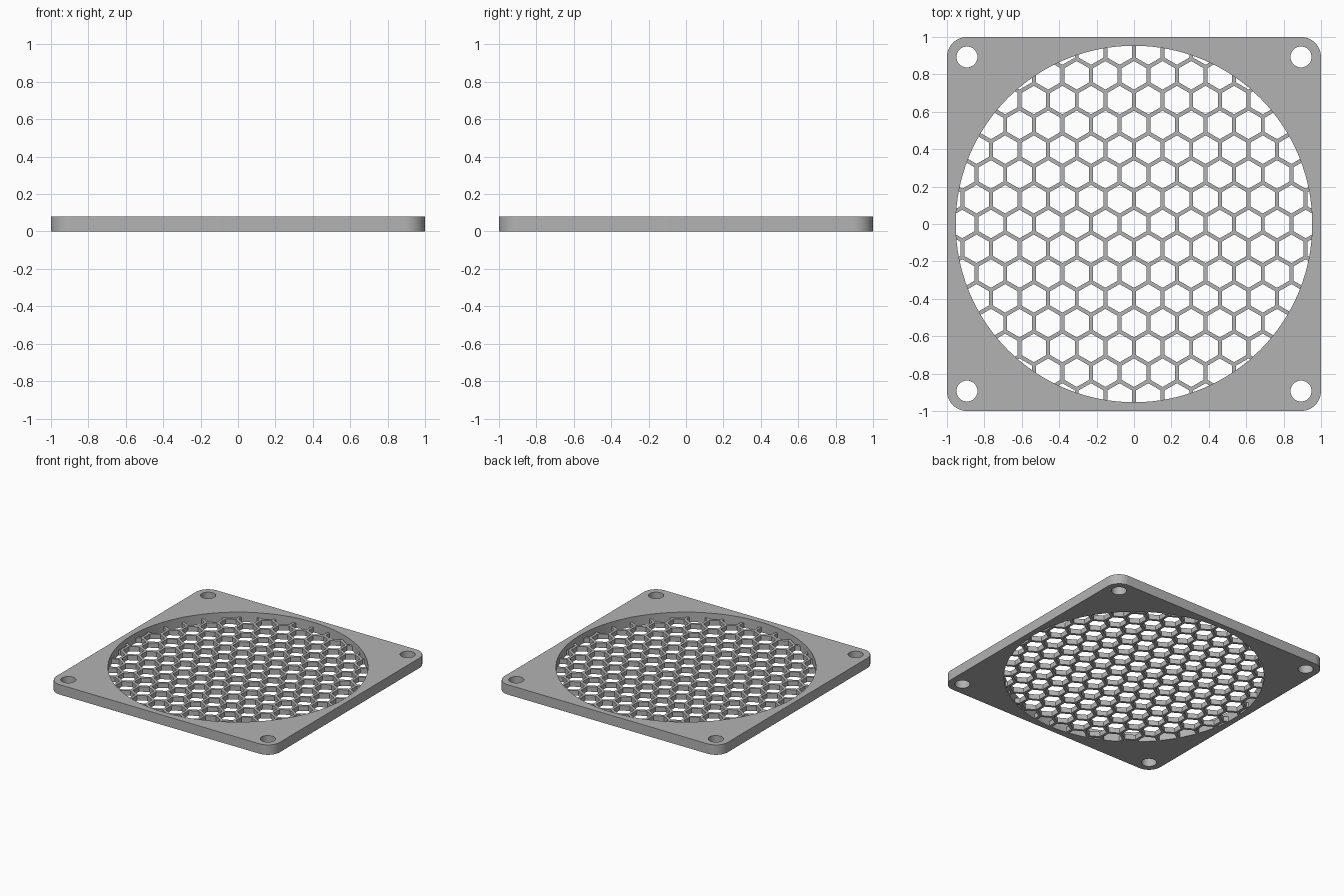
import bpy, bmesh, math
from mathutils import Matrix

HEIGHT, MESH_HEIGHT = 0.08, 0.04
OPENING = 0.953           # radius of the round opening
CORNER = 0.107            # corner radius, concentric with the screw holes
HOLE = 0.056
PITCH, WALL = 0.153, 0.021

cube = bpy.data.objects.get("Cube")
if cube:
    bpy.data.objects.remove(cube, do_unlink=True)

grey = bpy.data.materials.new("grey plastic")
grey.use_nodes = True
colour = (0.45, 0.45, 0.45, 1)
grey.diffuse_color = colour
grey.node_tree.nodes["Principled BSDF"].inputs["Base Color"].default_value = colour


def make_object(name, bm):
    bmesh.ops.recalc_face_normals(bm, faces=bm.faces)
    mesh = bpy.data.meshes.new(name)
    bm.to_mesh(mesh)
    bm.free()
    mesh.materials.append(grey)
    obj = bpy.data.objects.new(name, mesh)
    bpy.context.collection.objects.link(obj)
    return obj


def add_prism(bm, x, y, radius, bottom, top, sides, turn=0.0):
    place = Matrix.Translation((x, y, (bottom + top) / 2)) @ Matrix.Rotation(turn, 4, "Z")
    bmesh.ops.create_cone(bm, cap_ends=True, segments=sides, radius1=radius,
                          radius2=radius, depth=top - bottom, matrix=place)


def cut(target, cutter):
    cutter.hide_render = True
    mod = target.modifiers.new("cut", "BOOLEAN")
    mod.operation = "DIFFERENCE"
    mod.solver = "EXACT"
    mod.object = cutter
    bpy.context.view_layer.objects.active = target
    bpy.ops.object.modifier_apply(modifier=mod.name)
    bpy.data.objects.remove(cutter, do_unlink=True)


# Square frame with rounded corners
bm = bmesh.new()
bmesh.ops.create_cube(bm, size=1, matrix=Matrix.Translation((0, 0, HEIGHT / 2))
                      @ Matrix.Diagonal((2, 2, HEIGHT, 1)))
uprights = [e for e in bm.edges if abs(e.verts[0].co.z - e.verts[1].co.z) > HEIGHT / 2]
bmesh.ops.bevel(bm, geom=uprights, offset=CORNER, segments=12, profile=0.5, affect="EDGES")
frame = make_object("frame", bm)

# Round opening and four screw holes
bm = bmesh.new()
add_prism(bm, 0, 0, OPENING, -0.1, 0.2, 128)
for sx in (-1, 1):
    for sy in (-1, 1):
        add_prism(bm, sx * (1 - CORNER), sy * (1 - CORNER), HOLE, -0.1, 0.2, 32)
cut(frame, make_object("frame_cutter", bm))

# Thin disc across the bottom of the opening, pierced by a honeycomb
bm = bmesh.new()
add_prism(bm, 0, 0, OPENING, 0, MESH_HEIGHT, 128)
grille = make_object("honeycomb_grille", bm)

bm = bmesh.new()
cell = (PITCH - WALL) / math.sqrt(3)
for row in range(-8, 9):
    for col in range(-8, 9):
        x = (col + 0.5 * (row % 2)) * PITCH
        y = row * PITCH * math.sqrt(3) / 2
        if math.hypot(x, y) < OPENING + cell:
            # corners of each cell point along y
            add_prism(bm, x, y, cell, -0.1, 0.2, 6, math.atan2(y, x) * 0)
for v in bm.verts:
    v.co.z = min(max(v.co.z, -0.1), 0.2)
cut(grille, make_object("honeycomb_cutter", bm))

# Smooth the round walls, keep the rims sharp
bpy.ops.object.select_all(action="DESELECT")
frame.select_set(True)
bpy.context.view_layer.objects.active = frame
bpy.ops.object.shade_smooth_by_angle(angle=math.radians(30))
